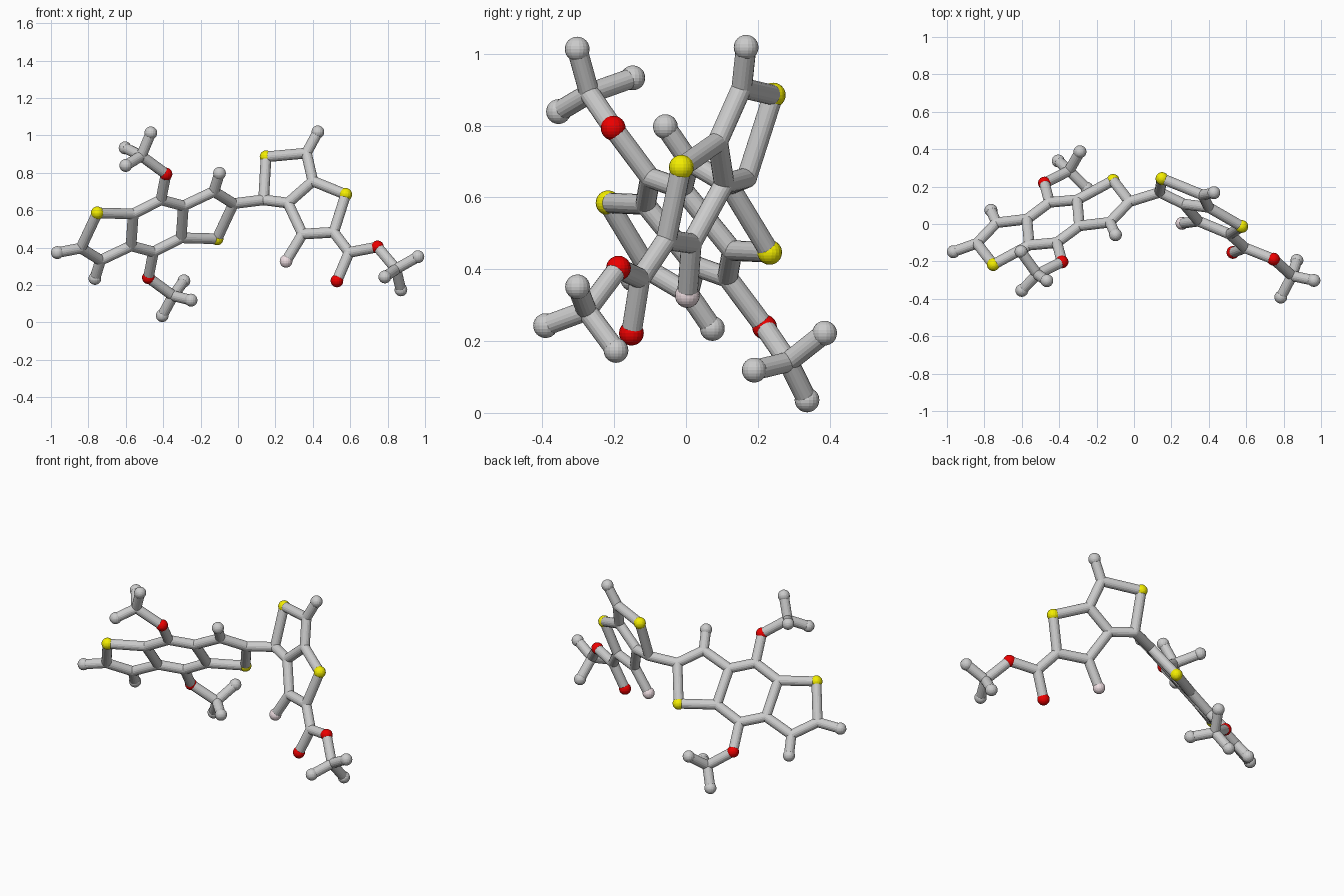
import bpy, bmesh
from mathutils import Vector

if "Cube" in bpy.data.objects:
    bpy.data.objects.remove(bpy.data.objects["Cube"])

BALL, STICK = 0.0345, 0.0285


def material(name, rgb):
    m = bpy.data.materials.new(name)
    m.diffuse_color = (*rgb, 1)
    m.use_nodes = True
    m.node_tree.nodes["Principled BSDF"].inputs["Base Color"].default_value = m.diffuse_color
    return m


MATS = {"S": material("yellow", (0.9, 0.85, 0.0)),
        "O": material("red", (0.85, 0.0, 0.0)),
        "F": material("pale_pink", (0.85, 0.72, 0.75))}


def finish(bm, name, mat=None):
    mesh = bpy.data.meshes.new(name)
    bm.to_mesh(mesh)
    bm.free()
    ob = bpy.data.objects.new(name, mesh)
    if mat:
        mesh.materials.append(mat)
    bpy.context.collection.objects.link(ob)


def ball(name, p, r, mat=None):
    bm = bmesh.new()
    bmesh.ops.create_uvsphere(bm, u_segments=18, v_segments=12, radius=r)
    bmesh.ops.translate(bm, vec=p, verts=bm.verts)
    finish(bm, name, mat)


def stick(name, a, b):
    bm = bmesh.new()
    d = b - a
    bmesh.ops.create_cone(bm, cap_ends=True, segments=18, radius1=STICK, radius2=STICK, depth=d.length)
    bm.transform(d.to_track_quat('Z', 'Y').to_matrix().to_4x4())
    bmesh.ops.translate(bm, vec=(a + b) / 2, verts=bm.verts)
    finish(bm, name)


# Flat ring systems: depth y follows from the front position
CENTRE = Vector((-.432, .008, .516))


def left_plane(x, z):
    return Vector((x, .008 + .52 * (x + .432) - .849 * (z - .516), z))


def right_plane(x, z):
    return Vector((x, .243 - .4385 * (x - .15) + .345 * (z - .885), z))


atoms, bonds = {}, []   # kind is the first letter: C joint, H grey end ball

# Left fused rings: one half, the other by point symmetry
half = {"S1": (-.752, .585), "C2": (-.84, .397), "C3": (-.735, .332),
        "C4": (-.572, .409), "C5": (-.56, .58), "C6": (-.412, .655),
        "H3": (-.765, .235), "O1": (-.385, .793)}
for k, v in half.items():
    atoms[k] = left_plane(*v)
atoms["C1"] = Vector((-.517, -.269, .89))
for k in list(atoms):
    atoms[k + "m"] = 2 * CENTRE - atoms[k]
atoms["H2"] = left_plane(-.966, .373)
half_bonds = "S1-C2 C2-C3 C3-C4 C4-C5 C5-S1 C5-C6 C3-H3 C6-O1 O1-C1"
for b in half_bonds.split():
    a, c = b.split("-")
    bonds += [(a, c), (a + "m", c + "m")]
bonds += [("C6", "C4m"), ("C6m", "C4"), ("C2", "H2")]

# Right fused rings
for k, v in {"C7": (.137, .655), "S3": (.15, .885), "C8": (.366, .905),
             "H8": (.427, 1.018), "C9": (.4, .755), "S4": (.576, .684),
             "C10": (.512, .482), "C11": (.345, .472), "C12": (.267, .638),
             "F1": (.257, .327), "C13": (.594, .374)}.items():
    atoms[k] = right_plane(*v)

# Side chain on the right and three-ball end groups
atoms["O5"] = Vector((.529, -.152, .222))
atoms["O6"] = Vector((.746, -.188, .403))
atoms["C14"] = Vector((.845, -.277, .285))
ends = {"C1": [(-.604, -.148, .933), (-.6, -.355, .839), (-.466, -.303, 1.013)],
        "C1m": [(-.405, .337, .036), (-.289, .386, .222), (-.251, .19, .119)],
        "C14": [(.962, -.302, .351), (.785, -.391, .243), (.871, -.195, .174)]}
for hub, pts in ends.items():
    for i, p in enumerate(pts):
        atoms[f"H{hub}_{i}"] = Vector(p)
        bonds.append((hub, f"H{hub}_{i}"))
right_bonds = ("C2m-C7 C7-S3 S3-C8 C8-H8 C8-C9 C9-S4 S4-C10 C10-C11 C11-C12 "
               "C12-C7 C12-C9 C11-F1 C10-C13 C13-O5 C13-O6 O6-C14")
bonds += [tuple(b.split("-")) for b in right_bonds.split()]

# Balls and sticks
NAMES = {"S": "yellow_ball", "O": "red_ball", "F": "pink_ball", "H": "end_ball", "C": "joint"}
for k, p in atoms.items():
    ball(NAMES[k[0]], p, STICK if k[0] == "C" else BALL, MATS.get(k[0]))
for a, b in bonds:
    stick("stick", atoms[a], atoms[b])
